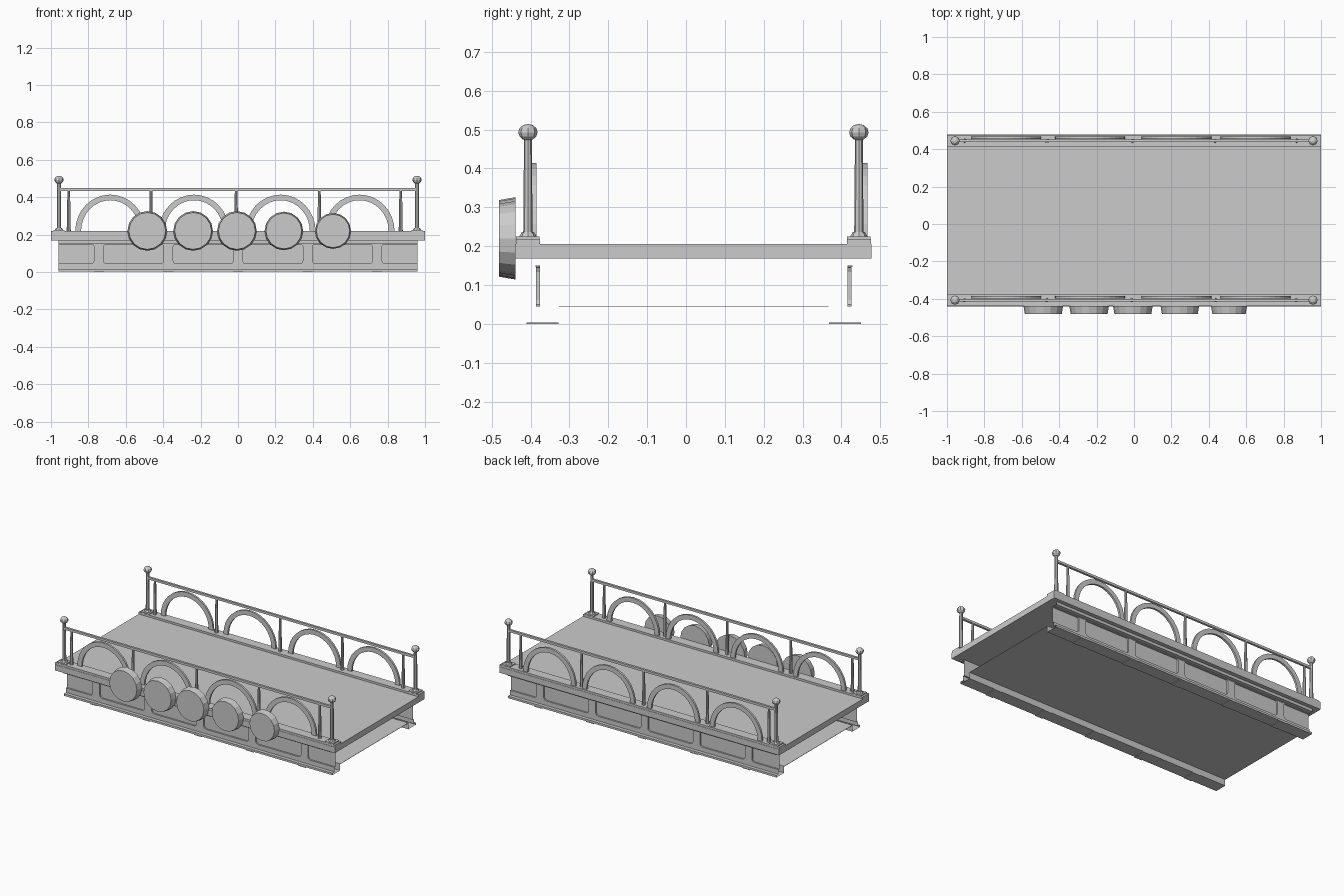
import bpy, bmesh
from math import sin, cos, pi, radians
from mathutils import Matrix, Vector

if "Cube" in bpy.data.objects:
    bpy.data.objects.remove(bpy.data.objects["Cube"])

MID = 0.02        # centre line of the deck in y
RAIL_STEP = 0.852  # distance from front railing to back railing


def finish(bm, name, smooth=False):
    bmesh.ops.recalc_face_normals(bm, faces=bm.faces)
    me = bpy.data.meshes.new(name)
    bm.to_mesh(me)
    bm.free()
    ob = bpy.data.objects.new(name, me)
    bpy.context.collection.objects.link(ob)
    return ob


def add_box(bm, x0, x1, y0, y1, z0, z1):
    m = Matrix.Translation(((x0 + x1) / 2, (y0 + y1) / 2, (z0 + z1) / 2))
    m = m @ Matrix.Diagonal((x1 - x0, y1 - y0, z1 - z0, 1))
    bmesh.ops.create_cube(bm, size=1, matrix=m)


def add_cone(bm, x, y, z0, z1, r0, r1, sides=8):
    bmesh.ops.create_cone(bm, cap_ends=True, segments=sides, radius1=r0, radius2=r1,
                          depth=z1 - z0, matrix=Matrix.Translation((x, y, (z0 + z1) / 2)))


def add_prism(bm, pts, y0, y1):
    f = bm.faces.new([bm.verts.new((x, y0, z)) for x, z in pts])
    new = bmesh.ops.extrude_face_region(bm, geom=[f])["geom"]
    bmesh.ops.translate(bm, vec=(0, y1 - y0, 0),
                        verts=[v for v in new if isinstance(v, bmesh.types.BMVert)])


# Deck slab
bm = bmesh.new()
add_box(bm, -1, 1, -0.44, 0.478, 0.168, 0.206)
finish(bm, "deck")

# Floor plate between the girders
bm = bmesh.new()
add_box(bm, -0.96, 0.96, -0.327, 0.367, 0.043, 0.045)
finish(bm, "floor_plate")

# Girders: folded sheet section swept along x, with panel dividers and pads
section = [(-0.412, 0.168), (-0.412, 0.15), (-0.376, 0.15), (-0.376, 0.045),
           (-0.386, 0.045), (-0.386, 0.016), (-0.408, 0.016), (-0.408, 0.003),
           (-0.328, 0.003), (-0.328, 0.045)]
half = [(0.042, 0.15), (0.03, 0.145), (0.025, 0.134), (0.025, 0.061), (0.03, 0.05), (0.042, 0.045)]


def girder(name, flip):
    bm = bmesh.new()
    rows = [[bm.verts.new((x, y, z)) for y, z in section] for x in (-0.96, 0.96)]
    for i in range(len(section) - 1):
        bm.faces.new((rows[0][i], rows[0][i + 1], rows[1][i + 1], rows[1][i]))
    # lip of the top flange
    add_box(bm, -0.96, 0.96, -0.388, -0.376, 0.146, 0.15)
    for k in range(-2, 3):
        cx = k * 0.372
        pts = [(cx + x, z) for x, z in half] + [(cx - x, z) for x, z in reversed(half)]
        add_prism(bm, pts, -0.386, -0.376)
        add_box(bm, cx - 0.027, cx + 0.027, -0.41, -0.328, 0, 0.003)
    if flip:
        for v in bm.verts:
            v.co.y = 2 * MID - v.co.y
    finish(bm, name)


girder("front_girder", False)
girder("back_girder", True)

arches = [-0.683, -0.235, 0.228, 0.65]
small_posts = [-0.905, -0.465, -0.01, 0.435, 0.87]

for side, dy in (("front", 0), ("back", RAIL_STEP)):
    yc = -0.407 + dy
    # Curb along the deck edge
    bm = bmesh.new()
    add_box(bm, -1, 1, yc - 0.031, yc + 0.031, 0.168, 0.219)
    finish(bm, side + "_curb")

    # Half-round arches
    bm = bmesh.new()
    for cx in arches:
        n = 16
        arc = [(cos(pi * i / n), sin(pi * i / n)) for i in range(n + 1)]
        pts = [(cx + 0.187 * c, 0.219 + 0.195 * s) for c, s in arc]
        pts += [(cx + 0.156 * c, 0.219 + 0.165 * s) for c, s in reversed(arc)]
        add_prism(bm, pts, yc + 0.009, yc + 0.022)
    finish(bm, side + "_arches")

    # Handrail and tapered small posts
    bm = bmesh.new()
    add_box(bm, -0.957, 0.957, yc - 0.007, yc + 0.007, 0.434, 0.449)
    finish(bm, side + "_handrail")
    bm = bmesh.new()
    for x in small_posts:
        add_cone(bm, x, yc, 0.215, 0.44, 0.011, 0.007)
    finish(bm, side + "_small_posts")

    # Corner posts with stepped base and faceted ball
    bm = bmesh.new()
    for x in (-0.957, 0.957):
        add_box(bm, x - 0.03, x + 0.03, yc - 0.03, yc + 0.03, 0.21, 0.225)
        add_cone(bm, x, yc, 0.225, 0.236, 0.022, 0.016)
        add_cone(bm, x, yc, 0.236, 0.48, 0.012, 0.01)
        bmesh.ops.create_uvsphere(bm, u_segments=8, v_segments=6, radius=0.025,
                                  matrix=Matrix.Translation((x, yc, 0.493))
                                  @ Matrix.Diagonal((1, 1, 0.86, 1)))
    finish(bm, side + "_corner_posts")

# Five tapered discs on the front edge
bm = bmesh.new()
for x, r in ((-0.485, 0.106), (-0.24, 0.106), (-0.006, 0.106), (0.245, 0.103), (0.508, 0.096)):
    m = Matrix.Translation((x, -0.46, 0.22)) @ Matrix.Rotation(radians(90), 4, 'X')
    bmesh.ops.create_cone(bm, cap_ends=True, segments=16, radius1=r, radius2=r * 0.93,
                          depth=0.042, matrix=m)
finish(bm, "front_discs")
